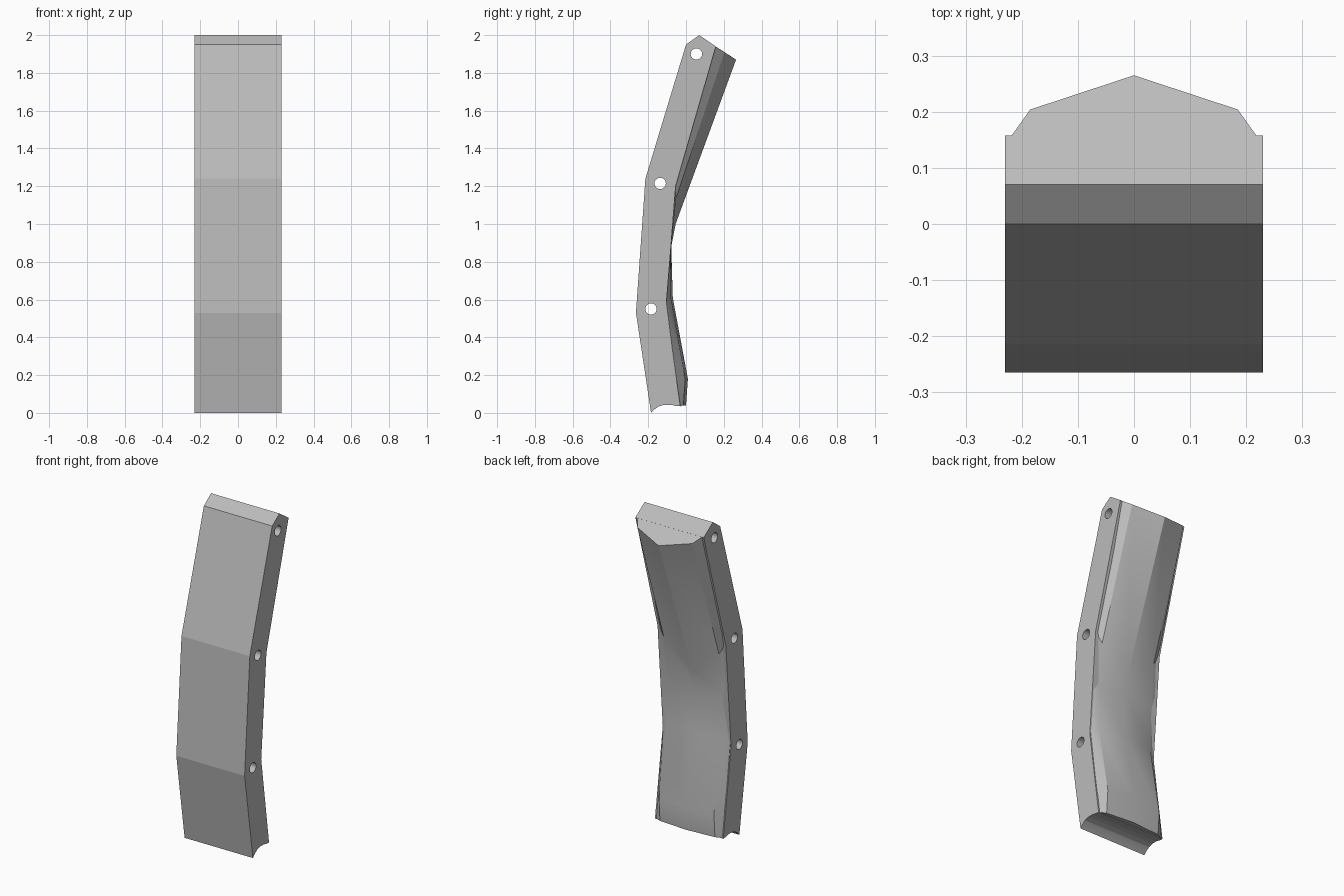
import bpy, bmesh, math

cube = bpy.data.objects.get("Cube")
if cube:
    bpy.data.objects.remove(cube)

grey = bpy.data.materials.new("plain grey")
grey.use_nodes = True
grey.diffuse_color = (0.5, 0.5, 0.5, 1)
grey.node_tree.nodes["Principled BSDF"].inputs["Base Color"].default_value = (0.5, 0.5, 0.5, 1)

HALF = 0.23


def make_object(name, bm, smooth_angle):
    bmesh.ops.recalc_face_normals(bm, faces=bm.faces[:])
    mesh = bpy.data.meshes.new(name)
    bm.to_mesh(mesh)
    bm.free()
    mesh.materials.append(grey)
    obj = bpy.data.objects.new(name, mesh)
    bpy.context.collection.objects.link(obj)
    bpy.ops.object.select_all(action='DESELECT')
    obj.select_set(True)
    bpy.context.view_layer.objects.active = obj
    bpy.ops.object.shade_smooth_by_angle(angle=math.radians(smooth_angle))


def edge_loop(bm, points):
    """Closed loop of edges in the side plane, from (y, z) points."""
    verts = [bm.verts.new((-HALF, y, z)) for y, z in points]
    return [bm.edges.new((a, b)) for a, b in zip(verts, verts[1:] + verts[:1])]


def circle(y, z, radius, count=32):
    angles = [2 * math.pi * i / count for i in range(count)]
    return [(y + radius * math.cos(a), z + radius * math.sin(a)) for a in angles]


# Bent panel: side outline with a concave foot and three round holes, extruded across
outline = [(-0.185, 0), (-0.265, 0.53), (-0.215, 1.24), (0, 1.95), (0.07, 2.0),
           (0.158, 1.94), (-0.055, 1.2), (-0.08, 0.88), (-0.105, 0.57), (-0.03, 0.035),
           (-0.055, 0.037), (-0.08, 0.043), (-0.115, 0.043), (-0.145, 0.034), (-0.168, 0.018)]
bm = bmesh.new()
edges = edge_loop(bm, outline)
for y, z in [(0.055, 1.9), (-0.137, 1.215), (-0.185, 0.55)]:
    edges += edge_loop(bm, circle(y, z, 0.03))
bmesh.ops.triangle_fill(bm, edges=edges, use_beauty=True, normal=(1, 0, 0))
extruded = bmesh.ops.extrude_face_region(bm, geom=bm.faces[:], use_keep_orig=True)
moved = [g for g in extruded["geom"] if isinstance(g, bmesh.types.BMVert)]
bmesh.ops.translate(bm, verts=moved, vec=(2 * HALF, 0, 0))
make_object("curved_panel", bm, 12)

# Ridge on the back: (y, z) of the centre, shoulder and outer edge at each station
stations = [((0.265, 1.87), (0.204, 1.909), (0.148, 1.946)),
            ((-0.055, 1.0), (-0.052, 1.14), (-0.062, 1.2)),
            ((-0.078, 0.88), (-0.079, 0.88), (-0.083, 0.88)),
            ((-0.07, 0.61), (-0.08, 0.61), (-0.106, 0.6)),
            ((0.01, 0.18), (-0.004, 0.18), (-0.052, 0.18)),
            ((0.0, 0.04), (-0.014, 0.039), (-0.032, 0.037))]
bm = bmesh.new()
rings = []
for centre, shoulder, edge in stations:
    root = (edge[0] - 0.02, edge[1] + 0.006)
    side = [(0.225, root), (0.225, edge), (0.185, shoulder)]
    ring = [(x, *p) for x, p in side] + [(0, *centre)] + [(-x, *p) for x, p in reversed(side)]
    rings.append([bm.verts.new(p) for p in ring])
for a, b in zip(rings, rings[1:]):
    for i in range(len(a)):
        j = (i + 1) % len(a)
        bm.faces.new((a[i], a[j], b[j], b[i]))
bm.faces.new(rings[0])
bm.faces.new(rings[-1])
make_object("back_ridge", bm, 30)
